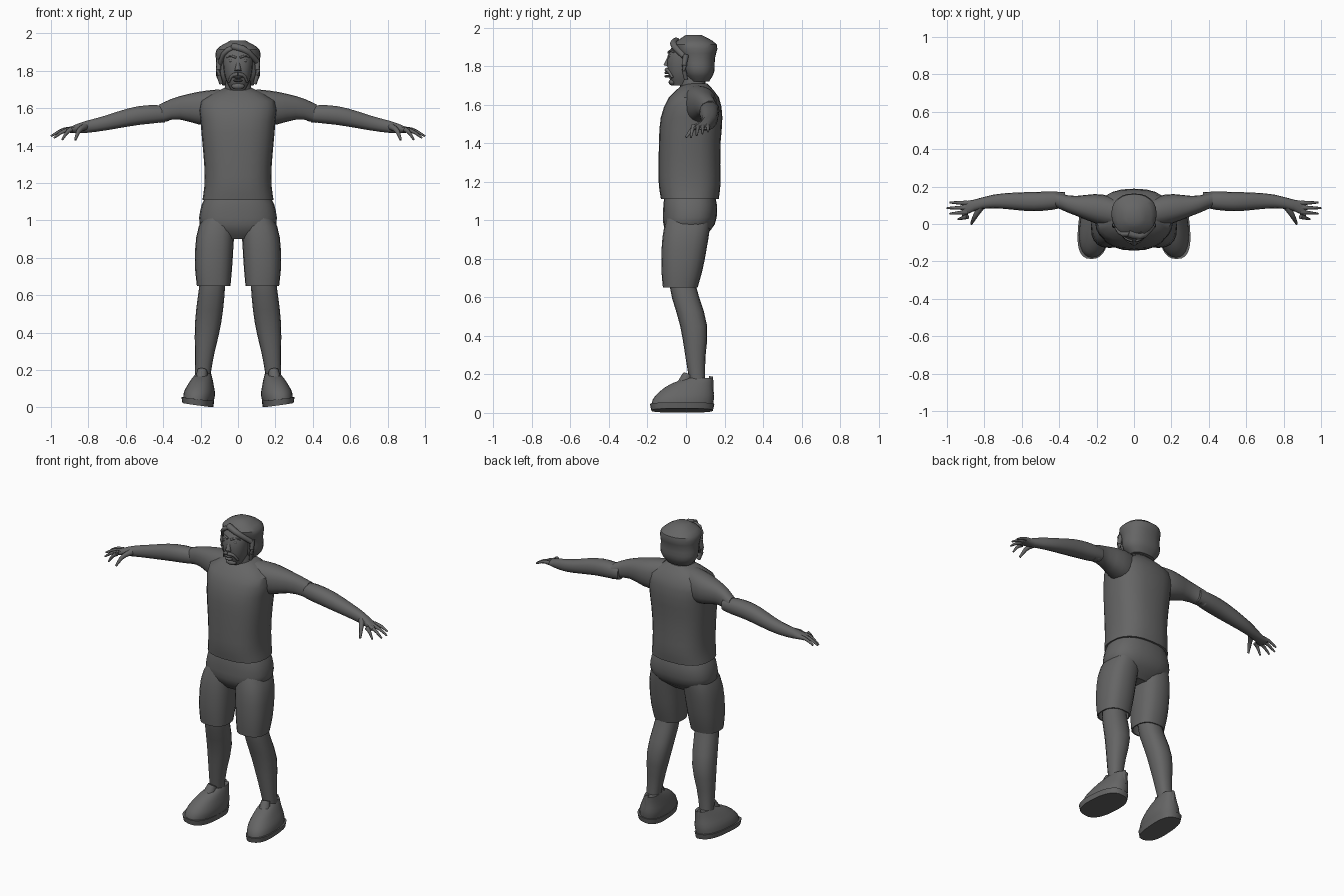
import bpy, bmesh, math
from mathutils import Vector

cube = bpy.data.objects.get("Cube")
if cube:
    bpy.data.objects.remove(cube, do_unlink=True)

grey = bpy.data.materials.new("dark grey")
grey.use_nodes = True
grey.diffuse_color = (.13, .13, .13, 1)
grey.node_tree.nodes["Principled BSDF"].inputs["Base Color"].default_value = grey.diffuse_color


def finish(name, bm, mirror, angle):
    """Turn the mesh into a shaded object, with a mirrored twin if asked."""
    bmesh.ops.recalc_face_normals(bm, faces=bm.faces)
    mesh = bpy.data.meshes.new(name)
    bm.to_mesh(mesh)
    bm.free()
    mesh.materials.append(grey)
    part = bpy.data.objects.new(name, mesh)
    bpy.context.collection.objects.link(part)
    bpy.ops.object.select_all(action='DESELECT')
    part.select_set(True)
    bpy.context.view_layer.objects.active = part
    bpy.ops.object.shade_smooth_by_angle(angle=math.radians(angle))
    if mirror:
        part.modifiers.new("Mirror", 'MIRROR').use_mirror_merge = False


def profile(knots, t):
    """Smooth curve through evenly spaced knots, with t running from start to end."""
    last = len(knots) - 1
    if last == 0:
        return knots[0]
    i = min(int(t * last), last - 1)
    f = t * last - i
    a, b = knots[max(i - 1, 0)], knots[i]
    c, d = knots[i + 1], knots[min(i + 2, last)]
    tangent_in, tangent_out = (c - a) / 2, (d - b) / 2
    bend = 3 * (c - b) - 2 * tangent_in - tangent_out
    twist = 2 * (b - c) + tangent_in + tangent_out
    return b + f * (tangent_in + f * (bend + f * twist))


def skin(bm, loops):
    """Join rings of vertices with quads and close both ends."""
    for low, high in zip(loops, loops[1:]):
        for k in range(len(low)):
            bm.faces.new((low[k - 1], low[k], high[k], high[k - 1]))
    bm.faces.new(loops[0])
    bm.faces.new(loops[-1])


def squircle(angle, power):
    c, s = math.cos(angle), math.sin(angle)
    return math.copysign(abs(c) ** (2 / power), c), math.copysign(abs(s) ** (2 / power), s)


def loft(name, span, width, depth, shift_u=(0,), shift_v=(0,), axis='z', power=2.3,
         sides=20, rings=9, hem=0, mirror=False, warp=None):
    """Rounded cross-sections along an axis; each profile is spread over the span."""
    stations = [[profile(p, i / (rings - 1)) for p in (span, shift_u, shift_v, width, depth)]
                for i in range(rings)]
    if hem:  # fold the open edge inward
        start, u, v, w, d = stations[0]
        inner = [u, v, w * .92, d * .92]
        stations = [[start + hem] + inner, [start] + inner] + stations
    bm = bmesh.new()
    loops = []
    for along, u, v, w, d in stations:
        loop = []
        for k in range(sides):
            c, s = squircle(math.tau * k / sides, power)
            p, q = u + w * c, v + d * s
            spot = Vector((p, q, along) if axis == 'z' else (along, p, q))
            loop.append(bm.verts.new(warp(spot) if warp else spot))
        loops.append(loop)
    skin(bm, loops)
    finish(name, bm, mirror, angle=35)


def tube(name, points, thick, tip, mirror=False, sides=8, rings=6):
    """Tapered tube along a smooth path."""
    knots = [Vector(p) for p in points]
    path = [profile(knots, i / (rings - 1)) for i in range(rings)]
    bm = bmesh.new()
    loops = []
    for i, centre in enumerate(path):
        heading = path[min(i + 1, rings - 1)] - path[max(i - 1, 0)]
        turn = heading.to_track_quat('Z', 'Y')
        radius = thick + (tip - thick) * i / (rings - 1)
        loop = []
        for k in range(sides):
            c, s = squircle(math.tau * k / sides, power=2)
            loop.append(bm.verts.new(centre + turn @ Vector((c, s, 0)) * radius))
        loops.append(loop)
    skin(bm, loops)
    finish(name, bm, mirror, angle=60)


def ball(name, centre, size, mirror=False):
    bm = bmesh.new()
    bmesh.ops.create_uvsphere(bm, u_segments=14, v_segments=9, radius=1)
    for vert in bm.verts:
        vert.co = Vector(centre) + vert.co * Vector(size)
    finish(name, bm, mirror, angle=60)


# Shirt and sleeves
loft("shirt", span=(1.11, 1.71), width=(.19, .18, .18, .19, .2, .2, .07),
     depth=(.15, .16, .16, .16, .16, .13, .06), shift_v=(.02, .02, .05),
     power=2.5, sides=24, rings=13, hem=.04)
loft("sleeve", span=(.42, .1), width=(.04, .05, .08, .08), depth=(.05, .06, .09, .1),
     shift_u=(.13, .1, .08, .06), shift_v=(1.57, 1.6, 1.6, 1.6), axis='x', hem=-.03, mirror=True)

# Arms and hands
loft("arm", span=(.37, .92), width=(.04, .05, .05, .04, .03, .04), depth=(.04, .05, .05, .04, .03, .01),
     shift_u=(.13, .12, .12, .08), shift_v=(1.57, 1.56, 1.51, 1.48), axis='x',
     sides=14, rings=13, mirror=True)
for i, label in enumerate(("index", "middle", "ring", "little")):
    knuckle = Vector((.89, .04 + .024 * i, 1.488))
    tip = Vector((1 - .015 * (i - 2) ** 2, .025 + .03 * i, 1.43 + .01 * i))
    bend = knuckle.lerp(tip, .5) + Vector((0, 0, .01))
    tube(label + "_finger", [knuckle, bend, tip], thick=.014, tip=.005, mirror=True)
tube("thumb", [(.82, .09, 1.5), (.85, .04, 1.48), (.87, 0, 1.43)], thick=.02, tip=.006, mirror=True)

# Shorts
loft("shorts_hips", span=(.9, 1.13), width=(.1, .2, .2, .17), depth=(.07, .13, .14, .13),
     shift_v=(0, .02, .02), power=2.5, sides=24)
loft("shorts_leg", span=(.65, 1.05), width=(.09, .1, .1, .08), depth=(.09, .11, .12, .11),
     shift_u=(.13, .13, .12, .09), shift_v=(-.03, -.01, .02), power=2.5, hem=.06, mirror=True)

# Legs
calf = (.06, .07, .07, .05, .04)
loft("leg", span=(.75, .15), width=calf, depth=calf, shift_u=(.13, .14, .16, .18, .19),
     shift_v=(-.03, -.01, .04, .05, .06), sides=16, rings=11, mirror=True)


# Shoes, with soles rising to the outer side and toes turned out
def tilt(spot):
    grounded = max(0, 1 - spot.z / .2)
    spot.z += max(0, spot.x - .125) * .14 * grounded
    spot.x -= spot.y * .08
    return spot


loft("shoe_sole", span=(0, .035), width=(.08, .085), depth=(.16, .167), shift_u=(.213,), shift_v=(-.02,),
     power=2.6, sides=28, rings=3, mirror=True, warp=tilt)
loft("shoe_upper", span=(.03, .18), width=(.08, .08, .06, .04), depth=(.16, .155, .12, .07),
     shift_u=(.21, .19), shift_v=(-.02, -.01, .02, .07), sides=28, mirror=True, warp=tilt)
tube("shoe_tongue", [(.2, -.02, .13), (.19, .01, .2)], thick=.04, tip=.026, mirror=True)
tube("heel_tab", [(.185, .125, .1), (.185, .13, .19)], thick=.02, tip=.01, mirror=True)

# Neck and face
loft("neck", span=(1.66, 1.78), width=(.075, .065), depth=(.07, .06), shift_v=(.04, .03))
loft("face", span=(1.7, 1.93), width=(.04, .07, .08, .07), depth=(.05, .08, .09, .06),
     shift_v=(-.02, -.01, .01))
tube("nose", [(0, -.08, 1.86), (0, -.1, 1.8)], thick=.008, tip=.018)
ball("eye", centre=(.036, -.075, 1.853), size=(.015, .015, .01), mirror=True)
tube("brow", [(.01, -.09, 1.87), (.04, -.08, 1.88), (.06, -.06, 1.87)], thick=.007, tip=.004, mirror=True)
tube("moustache", [(0, -.1, 1.78), (.03, -.09, 1.775), (.05, -.07, 1.74)], thick=.012, tip=.006, mirror=True)
for label, height in (("upper", 1.765), ("lower", 1.747)):
    ball(label + "_lip", centre=(0, -.095, height), size=(.026, .018, .007))
ball("chin", centre=(0, -.07, 1.717), size=(.036, .02, .018))

# Hair: rounded bob, side-swept fringe and side locks
loft("hair", span=(1.72, 1.962), width=(.08, .116, .116, .115, .04), depth=(.05, .08, .09, .11, .04),
     shift_v=(.07, .06, .04), sides=24, rings=13)
tube("fringe_left", [(-.03, -.05, 1.93), (.04, -.065, 1.91), (.1, -.01, 1.85)], thick=.02, tip=.015)
tube("fringe_right", [(-.01, -.05, 1.93), (-.07, -.05, 1.9), (-.1, 0, 1.83)], thick=.015, tip=.012)
tube("side_lock", [(.1, 0, 1.86), (.105, -.01, 1.79), (.09, 0, 1.73)], thick=.016, tip=.01, mirror=True)
